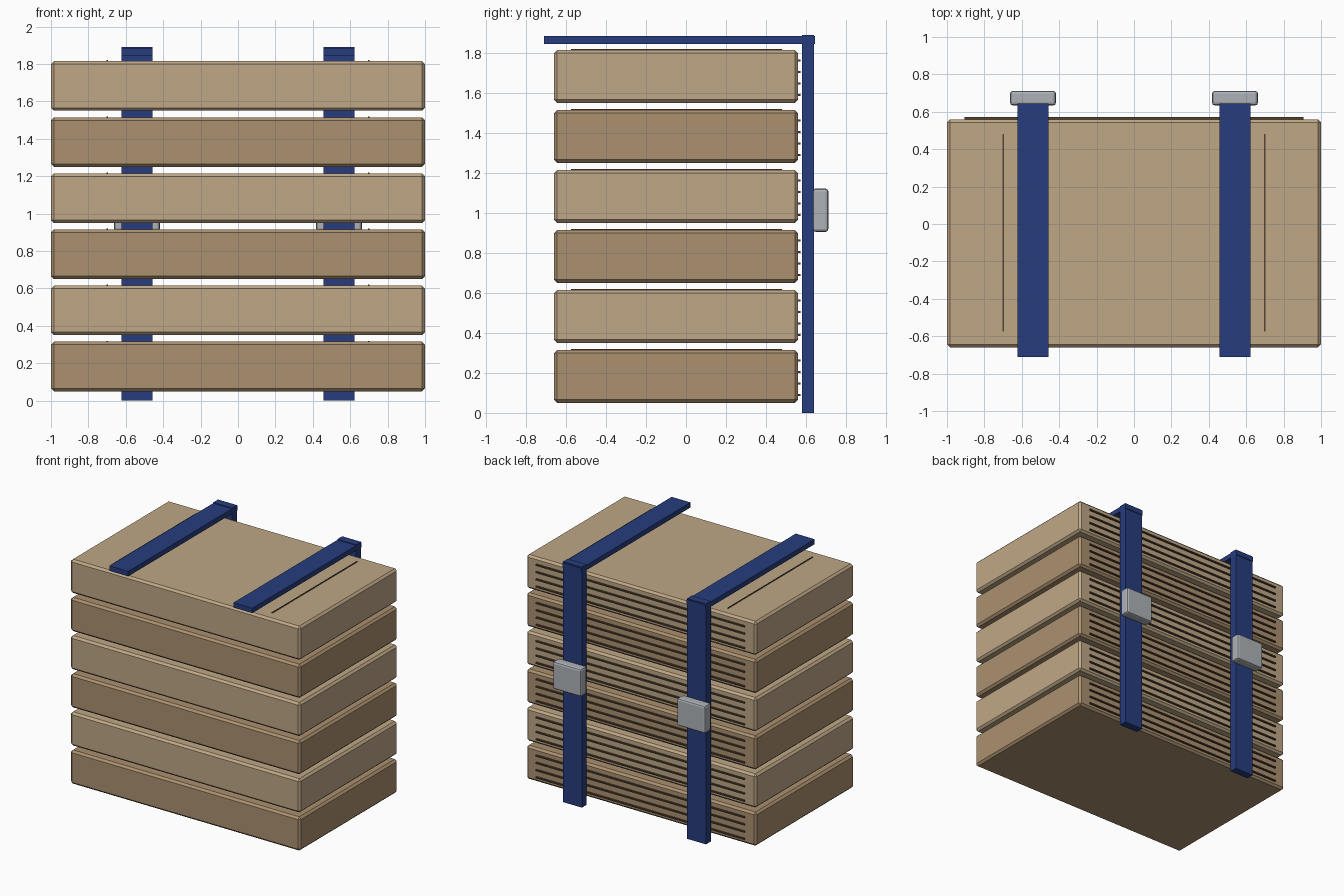
import bpy

if "Cube" in bpy.data.objects:
    bpy.data.objects.remove(bpy.data.objects["Cube"])


def material(name, rgb):
    m = bpy.data.materials.new(name)
    m.diffuse_color = (*rgb, 1)
    m.use_nodes = True
    m.node_tree.nodes["Principled BSDF"].inputs["Base Color"].default_value = m.diffuse_color
    return m


TAN = material("light_card", (0.52, 0.39, 0.24))
BROWN = material("dark_card", (0.41, 0.28, 0.16))
LINE = material("crease_brown", (0.09, 0.06, 0.035))
BLUE = material("strap_blue", (0.02, 0.045, 0.21))
METAL = material("buckle_metal", (0.42, 0.45, 0.48))


def box(name, x, y, z, mat, bevel=0, segments=1):
    """Box from (min, max) ranges, with an optional bevel."""
    bpy.ops.mesh.primitive_cube_add(
        size=1, location=[(a + b) / 2 for a, b in (x, y, z)])
    ob = bpy.context.object
    ob.name = name
    ob.scale = [b - a for a, b in (x, y, z)]
    bpy.ops.object.transform_apply(location=False, rotation=False, scale=True)
    ob.data.materials.append(mat)
    if bevel:
        mod = ob.modifiers.new("bevel", "BEVEL")
        mod.width = bevel
        mod.segments = segments
    return ob


# Six stacked cartons
for i in range(6):
    z = 0.05 + 0.3 * i
    top = z + 0.265
    box(f"carton_{i+1}", (-1, 1), (-0.66, 0.56), (z, top),
        BROWN if i % 2 == 0 else TAN, 0.016)
    # Page-like ridges along the back
    for j in range(4):
        c = z + 0.04 + 0.057 * j
        box(f"back_ridge_{i+1}_{j+1}", (-0.907, 0.907), (0.55, 0.573),
            (c - 0.005, c + 0.005), LINE)
    # Thin crease on each side of the lid
    for side, s in (("left", -1), ("right", 1)):
        box(f"lid_crease_{i+1}_{side}", (s * 0.70 - 0.004, s * 0.70 + 0.004),
            (-0.575, 0.48), (top - 0.005, top + 0.005), LINE)

# Straps with buckles
for side, cx in (("left", -0.54), ("right", 0.54)):
    w = (cx - 0.082, cx + 0.082)
    box(f"back_strap_{side}", w, (0.58, 0.64), (0, 1.89), BLUE)
    box(f"top_strap_{side}", w, (-0.71, 0.645), (1.845, 1.884), BLUE)
    box(f"buckle_{side}", (cx - 0.123, cx + 0.123), (0.634, 0.712),
        (0.905, 1.122), METAL, 0.015, 2)
